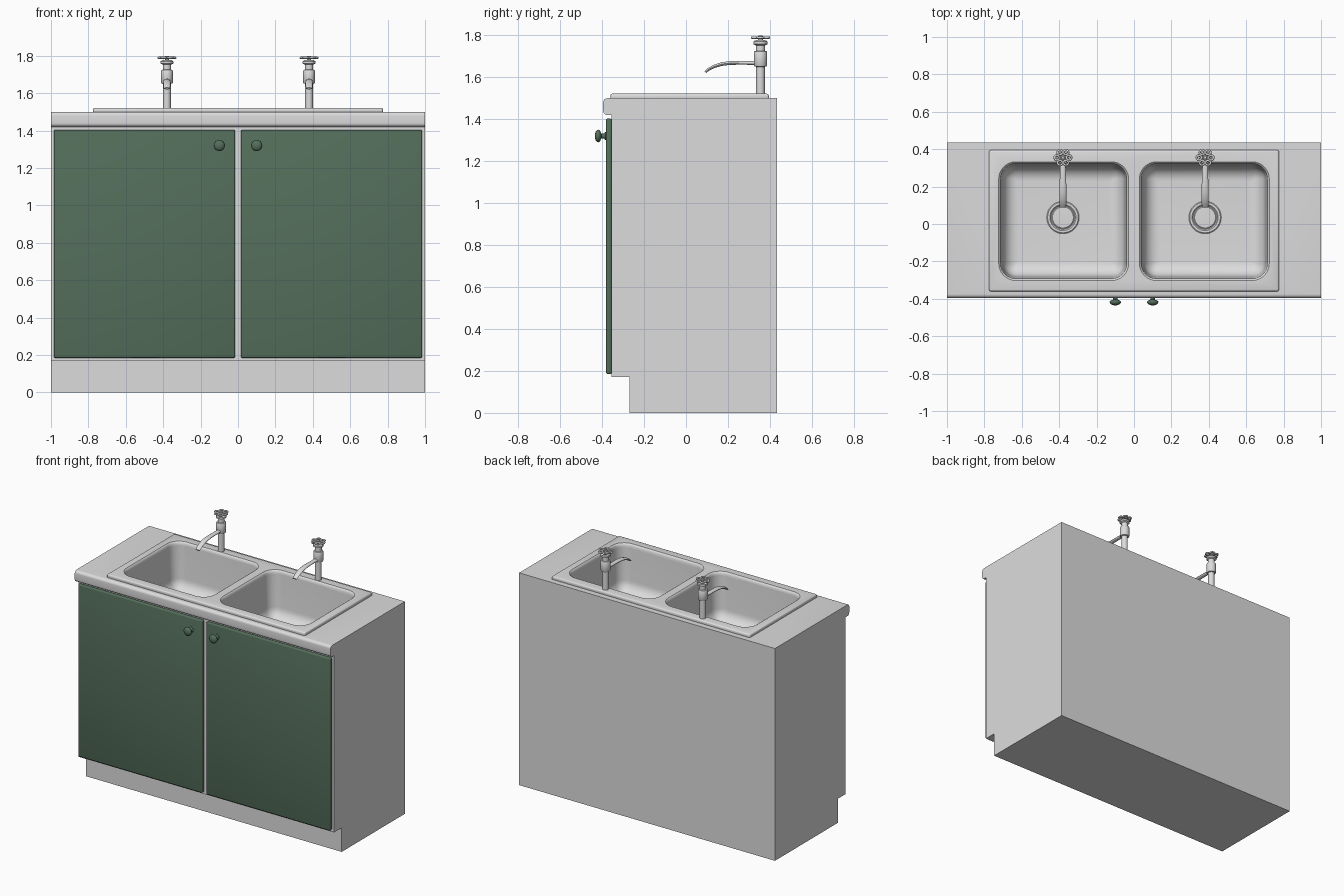
import bpy, bmesh, math
from mathutils import Matrix, Vector

if "Cube" in bpy.data.objects:
    bpy.data.objects.remove(bpy.data.objects["Cube"])


def material(name, rgb):
    m = bpy.data.materials.new(name)
    m.diffuse_color = (*rgb, 1)
    m.use_nodes = True
    m.node_tree.nodes["Principled BSDF"].inputs["Base Color"].default_value = m.diffuse_color
    return m


GREY = material("light grey", (0.72, 0.72, 0.73))
GREEN = material("dark green", (0.09, 0.158, 0.105))


def finish(name, bm, mat):
    bmesh.ops.recalc_face_normals(bm, faces=bm.faces)
    me = bpy.data.meshes.new(name)
    bm.to_mesh(me)
    bm.free()
    ob = bpy.data.objects.new(name, me)
    bpy.context.collection.objects.link(ob)
    me.materials.append(mat)
    return ob


def activate(ob):
    bpy.ops.object.select_all(action='DESELECT')
    ob.select_set(True)
    bpy.context.view_layer.objects.active = ob


def smooth(ob, angle=35):
    activate(ob)
    bpy.ops.object.shade_smooth_by_angle(angle=math.radians(angle))


def box(name, lo, hi, mat, bevel):
    bm = bmesh.new()
    lo, hi = Vector(lo), Vector(hi)
    bmesh.ops.create_cube(bm, size=1, matrix=Matrix.Translation((lo + hi) / 2)
                          @ Matrix.Diagonal((*(hi - lo), 1)))
    bmesh.ops.bevel(bm, geom=bm.edges[:], offset=bevel, segments=3,
                    profile=0.5, affect='EDGES')
    return finish(name, bm, mat)


def loft(bm, rings, cap=True):
    loops = [[bm.verts.new(p) for p in ring] for ring in rings]
    n = len(loops[0])
    for a, b in zip(loops, loops[1:]):
        for i in range(n):
            bm.faces.new((a[i], a[(i + 1) % n], b[(i + 1) % n], b[i]))
    if cap:
        bm.faces.new(loops[0])
        bm.faces.new(loops[-1])


def lathe(bm, profile, matrix, n=24):
    # profile: (radius, height) pairs turned about the local z axis
    loft(bm, [[matrix @ Vector((r * math.cos(2 * math.pi * i / n),
                                r * math.sin(2 * math.pi * i / n), h))
               for i in range(n)] for r, h in profile])


def rounded_rect(cx, cy, hx, hy, r, z, steps=8):
    pts = []
    for q, (sx, sy) in enumerate(((1, 1), (-1, 1), (-1, -1), (1, -1))):
        for k in range(steps + 1):
            a = math.pi / 2 * (q + k / steps)
            pts.append((cx + sx * (hx - r) + r * math.cos(a),
                        cy + sy * (hy - r) + r * math.sin(a), z))
    return pts


# cabinet carcass with toe kick and rounded worktop lip, extruded along x
R = 0.02
profile = [(-0.27, 0), (0.435, 0), (0.435, 1.5)]
for cz, start in ((1.5 - R, 90), (1.42 + R, 180)):
    for k in range(7):
        a = math.radians(start + 15 * k)
        profile.append((-0.395 + R + R * math.cos(a), cz + R * math.sin(a)))
profile += [(-0.355, 1.42), (-0.355, 0.17), (-0.27, 0.17)]
bm = bmesh.new()
loft(bm, [[(x, y, z) for y, z in profile] for x in (-1, 1)])
cabinet = finish("cabinet_and_worktop", bm, GREY)

# raised sink surround
surround = box("sink_surround", (-0.775, -0.36, 1.49), (0.775, 0.395, 1.522), GREY, 0.01)

# bowl cutters: (inset, z) sections with soft lip, sloped wall and floor fillet
sections = [(-0.004, 1.6), (-0.004, 1.523), (0.003, 1.518), (0.008, 1.508)]
for k in range(9):
    a = math.radians(90 * k / 8)
    sections.append((0.02 + 0.08 * (1 - math.cos(a)), 1.27 - 0.08 * math.sin(a)))
for s in (-1, 1):
    bm = bmesh.new()
    loft(bm, [rounded_rect(s * 0.376, 0.015, 0.345 - d, 0.315 - d,
                           max(0.09 - d, 0.012), z) for d, z in sections])
    cutter = finish("bowl_cutter", bm, GREY)
    cutter.hide_render = True
    for target in (cabinet, surround):
        activate(target)
        mod = target.modifiers.new("bowl", 'BOOLEAN')
        mod.operation = 'DIFFERENCE'
        mod.solver = 'EXACT'
        mod.object = cutter
        bpy.ops.object.modifier_apply(modifier=mod.name)
    bpy.data.objects.remove(cutter)
smooth(cabinet)
smooth(surround)

for s, side in ((-1, "left"), (1, "right")):
    # door
    x0, x1 = sorted((s * 0.015, s * 0.985))
    smooth(box(side + "_door", (x0, -0.381, 0.185), (x1, -0.354, 1.403), GREEN, 0.008))

    # door knob turned about the y axis
    bm = bmesh.new()
    lathe(bm, [(0.02, 0), (0.02, 0.004), (0.012, 0.01), (0.011, 0.024), (0.026, 0.03),
               (0.03, 0.036), (0.029, 0.043), (0.022, 0.05), (0.012, 0.054), (0.003, 0.055)],
          Matrix.Translation((s * 0.1, -0.38, 1.32)) @ Matrix.Rotation(math.pi / 2, 4, 'X'))
    smooth(finish(side + "_knob", bm, GREEN), 50)

    # drain ring and plug on the bowl floor
    bm = bmesh.new()
    lathe(bm, [(0.087, -0.005), (0.087, 0.004), (0.082, 0.008), (0.07, 0.008), (0.064, 0.002),
               (0.06, 0.002), (0.056, 0.005), (0.01, 0.006)],
          Matrix.Translation((s * 0.38, 0.035, 1.19)), 32)
    smooth(finish(side + "_drain", bm, GREY))

    # tap column, valve body and bonnet
    fx, fy = s * 0.38, 0.355
    bm = bmesh.new()
    lathe(bm, [(0.021, 1.51), (0.021, 1.65), (0.029, 1.652), (0.032, 1.657), (0.032, 1.718),
               (0.029, 1.724), (0.022, 1.726), (0.022, 1.752), (0.034, 1.758), (0.034, 1.77),
               (0.026, 1.776), (0.011, 1.778), (0.011, 1.797), (0.007, 1.8)],
          Matrix.Translation((fx, fy, 0)))
    smooth(finish(side + "_tap_body", bm, GREY))

    # flower-shaped tap handle: six small rings around the stem
    bm = bmesh.new()
    for i in range(6):
        a = math.pi / 3 * i
        m = Matrix.Translation((fx + 0.032 * math.cos(a), fy + 0.032 * math.sin(a), 1.789))
        n, t = 14, 8
        grid = [[bm.verts.new(m @ Vector((
            (0.013 + 0.006 * math.cos(v)) * math.cos(u),
            (0.013 + 0.006 * math.cos(v)) * math.sin(u), 0.006 * math.sin(v))))
            for v in (2 * math.pi * j / t for j in range(t))]
            for u in (2 * math.pi * k / n for k in range(n))]
        for k in range(n):
            for j in range(t):
                k2, j2 = (k + 1) % n, (j + 1) % t
                bm.faces.new((grid[k][j], grid[k2][j], grid[k2][j2], grid[k][j2]))
    smooth(finish(side + "_tap_handle", bm, GREY), 60)

    # curved, flattened spout: (y, z, half width, half height)
    path = [(0.345, 1.668, 0.015, 0.01), (0.27, 1.669, 0.016, 0.009), (0.21, 1.668, 0.018, 0.009),
            (0.17, 1.663, 0.019, 0.009), (0.135, 1.652, 0.019, 0.008), (0.108, 1.638, 0.018, 0.007),
            (0.092, 1.625, 0.017, 0.006)]
    bm = bmesh.new()
    rings = []
    for i, (y, z, hw, hh) in enumerate(path):
        p, q = path[max(i - 1, 0)], path[min(i + 1, len(path) - 1)]
        up = Vector((0, q[1] - p[1], p[0] - q[0])).normalized()
        rings.append([Vector((fx + hw * math.cos(a), y, z)) + up * hh * math.sin(a)
                      for a in (2 * math.pi * k / 14 for k in range(14))])
    loft(bm, rings)
    smooth(finish(side + "_spout", bm, GREY), 45)
